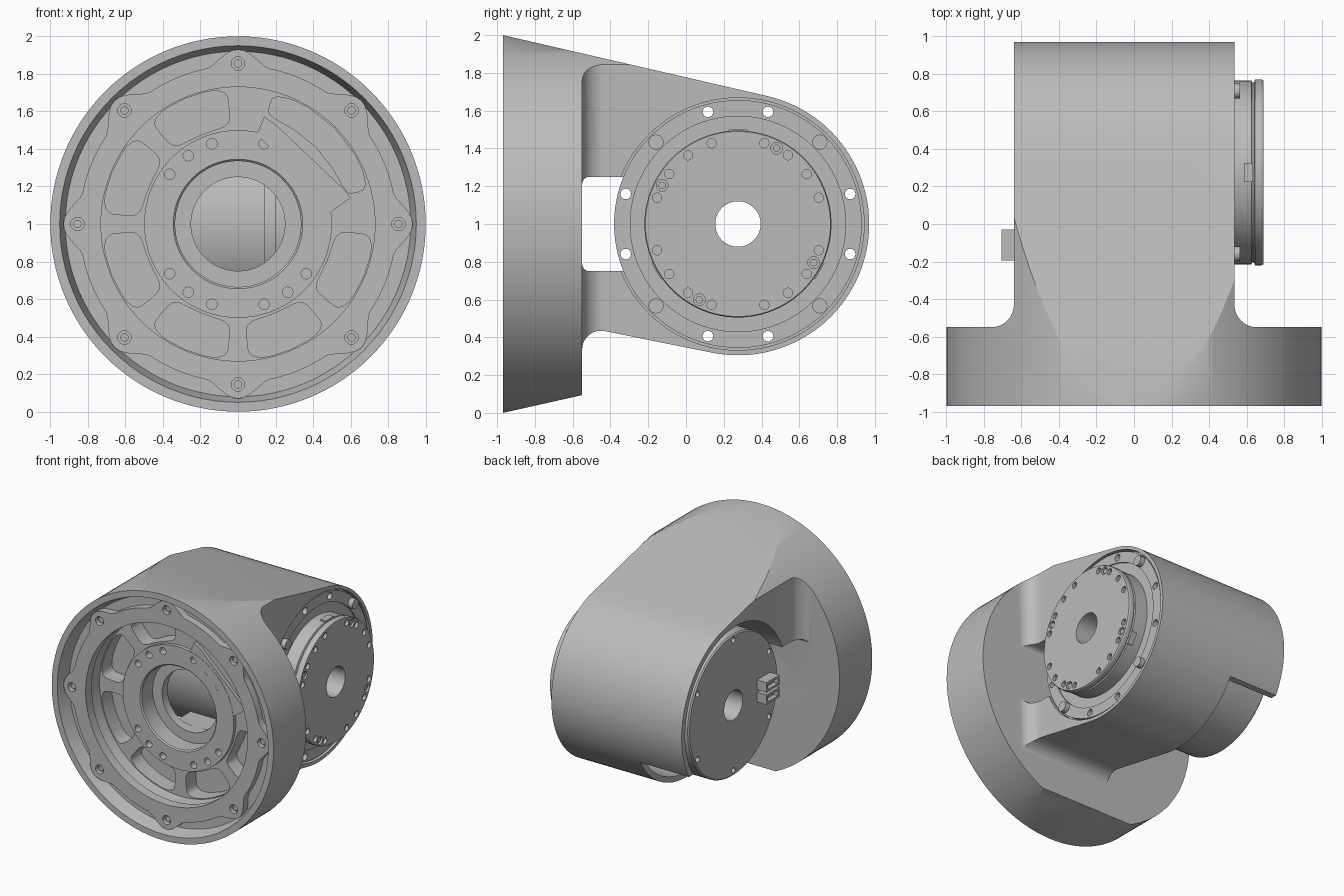
import bpy, bmesh
from math import sin, cos, pi, radians, copysign
from mathutils import Matrix

if "Cube" in bpy.data.objects:
    bpy.data.objects.remove(bpy.data.objects["Cube"])

CY, CZ, R = 0.275, 1.0, 0.695      # joint axis and outer arm radius
FRONT, BACK = -0.97, -0.55         # mounting collar faces

grey = bpy.data.materials.new("machined grey")
grey.use_nodes = True
grey.diffuse_color = (0.5, 0.5, 0.5, 1)
grey.node_tree.nodes["Principled BSDF"].inputs["Base Color"].default_value = (0.5, 0.5, 0.5, 1)
parts = []


def finish(name, bm):
    bmesh.ops.remove_doubles(bm, verts=bm.verts, dist=1e-5)
    bmesh.ops.recalc_face_normals(bm, faces=bm.faces)
    me = bpy.data.meshes.new(name)
    bm.to_mesh(me)
    bm.free()
    me.materials.append(grey)
    ob = bpy.data.objects.new(name, me)
    bpy.context.collection.objects.link(ob)
    parts.append(ob)
    return ob


def add_lathe(bm, profile, axis, u, v, seg):
    """Turn a closed (along, radius) outline about an x or y axis through (u, v)."""
    rings = []
    for i in range(seg):
        t = 2 * pi * i / seg
        ring = []
        for a, r in profile:
            p, q = u + r * cos(t), v + r * sin(t)
            ring.append(bm.verts.new((a, p, q) if axis == "x" else (p, a, q)))
        rings.append(ring)
    n = len(profile)
    for i in range(seg):
        A, B = rings[i], rings[(i + 1) % seg]
        for j in range(n):
            k = (j + 1) % n
            bm.faces.new((A[j], A[k], B[k], B[j]))


def lathe(name, profile, axis, u, v, seg=96):
    bm = bmesh.new()
    add_lathe(bm, profile, axis, u, v, seg)
    return finish(name, bm)


def rods(name, axis, centre, items, a, b, seg=20):
    """Small cylinders at (angle, circle radius, own radius) round a centre."""
    bm = bmesh.new()
    for ang, rad, r in items:
        u = centre[0] + rad * cos(radians(ang))
        v = centre[1] + rad * sin(radians(ang))
        add_lathe(bm, [(a, 0), (a, r), (b, r), (b, 0)], axis, u, v, seg)
    return finish(name, bm)


def along_x(p, q, h):
    return h, p, q


def along_y(p, q, h):
    return p, h, q


def along_z(p, q, h):
    return p, q, h


def prism(name, pts, to3d, a, b):
    bm = bmesh.new()
    lo = [bm.verts.new(to3d(p, q, a)) for p, q in pts]
    hi = [bm.verts.new(to3d(p, q, b)) for p, q in pts]
    bm.faces.new(lo)
    bm.faces.new(hi)
    for i in range(len(pts)):
        j = (i + 1) % len(pts)
        bm.faces.new((lo[i], lo[j], hi[j], hi[i]))
    return finish(name, bm)


def box(name, x, y, z):
    return prism(name, [(x[0], y[0]), (x[1], y[0]), (x[1], y[1]), (x[0], y[1])], along_z, *z)


def arc(cx, cy, r, a0, a1, n=10):
    return [(cx + r * cos(radians(a0 + (a1 - a0) * i / n)),
             cy + r * sin(radians(a0 + (a1 - a0) * i / n))) for i in range(n + 1)]


def pocket(angle, spread, radius, half):
    """Rounded sector outline in the front plane."""
    pts = []
    for i in range(32):
        c, s = cos(2 * pi * i / 32), sin(2 * pi * i / 32)
        r = radius + half * copysign(abs(c) ** 0.45, c)
        t = radians(angle + spread * copysign(abs(s) ** 0.45, s))
        pts.append((r * cos(t), CZ + r * sin(t)))
    return pts


def cut(ob, tool, op="DIFFERENCE"):
    m = ob.modifiers.new("cut", "BOOLEAN")
    m.operation, m.object, m.solver = op, tool, "EXACT"
    bpy.context.view_layer.objects.active = ob
    bpy.ops.object.modifier_apply(modifier=m.name)
    parts.remove(tool)
    bpy.data.objects.remove(tool)


# Housing: round collar blended into a tapered arm
housing = lathe("housing", [(FRONT, 0), (FRONT, 1), (1.1, 1), (1.1, 0)], "y", 0, CZ, 128)
side = ([(-1.1, 2.03), (FRONT, 2.0)] + arc(CY, CZ, R, 77.5, -100, 48)
        + arc(-0.45, 0.335, 0.1, 82, 180) + [(BACK, 0.094), (FRONT, 0), (-1.1, -0.03)])
cut(housing, prism("side_outline", side, along_x, -1.2, 1.2), "INTERSECT")
plan = ([(-1.2, -1.1), (1.2, -1.1), (1.2, BACK)] + arc(0.655, BACK + 0.12, 0.12, 270, 180)
        + [(0.535, 1.2), (-0.64, 1.2)] + arc(-0.76, BACK + 0.12, 0.12, 0, -90) + [(-1.2, BACK)])
cut(housing, prism("plan_outline", plan, along_z, -0.5, 2.5), "INTERSECT")

# Front cavity with a raised centre ring, stepped bore and pockets between ribs
cavity = [(-1.05, 0), (-1.05, 0.95), (FRONT, 0.95), (-0.86, 0.92), (-0.86, 0.745), (-0.74, 0.73),
          (-0.74, 0.5), (-0.77, 0.5), (-0.77, 0.345), (-0.76, 0.335), (-0.62, 0.335), (-0.62, 0.25),
          (-0.45, 0.25), (-0.45, 0)]
cut(housing, lathe("cavity", cavity, "y", 0, CZ))
outlines = [pocket(22.5 + 45 * i, 18, 0.62, 0.105) for i in range(2, 8)]
outlines.append(pocket(45, 30, 0.655, 0.07))
for pts in outlines:
    cut(housing, prism("pocket", pts, along_y, -0.8, -0.61))
ring_angles = [s * a + b for b in (90, 270) for s in (1, -1) for a in (18, 36, 54)]
cut(housing, rods("ring_holes", "y", (0, CZ), [(a, 0.45, 0.028) for a in ring_angles], -0.8, -0.71))

# Stepped joint bore, cable slot and the open lower corner
cut(housing, lathe("bore", [(-1, 0), (-1, 0.65), (0.49, 0.65), (0.49, 0.668), (1, 0.668), (1, 0)],
                   "x", CY, CZ))
slot = (arc(-0.51, 0.79, 0.04, 270, 180, 5) + arc(-0.51, 1.21, 0.04, 180, 90, 5)
        + [(-0.25, 1.25), (-0.25, 0.75)])
cut(housing, prism("slot", slot, along_x, -1.2, 1.2))
corner_cut = [(BACK, -0.2), (1.2, -0.2), (1.2, 0.65), (-0.25, 0.65), (-0.25, 0.8), (BACK, 0.8)]
cut(housing, prism("corner_cut", corner_cut, along_x, -1.2, -0.2))

# Mounting flange swelling into eight bosses
rim = []
for i in range(192):
    t = 2 * pi * i / 192
    r = 0.845 + 0.085 * max(0, cos(8 * t)) ** 1.6
    rim.append((r * cos(t), CZ + r * sin(t)))
flange = prism("mounting_flange", rim, along_y, -0.92, -0.84)
cut(flange, lathe("flange_opening", [(-1, 0), (-1, 0.73), (-0.7, 0.73), (-0.7, 0)], "y", 0, CZ))
bosses = [45 * i for i in range(8)]
cut(flange, rods("boss_holes", "y", (0, CZ), [(a, 0.855, 0.036) for a in bosses], -1, -0.88))
rods("boss_screws", "y", (0, CZ), [(a, 0.855, 0.022) for a in bosses], -0.9, -0.87, 12)

# Slanted brace beside the centre ring
brace = [(0.14, 1.57), (0.2, 1.53), (0.57, 1.18), (0.6, 1.14), (0.49, 1.06), (0.1, 1.48)]
prism("slanted_brace", brace, along_y, -0.768, -0.7)

# Rotary drive: rear disc, flange and output disc turned as one
drive = lathe("rotary_drive", [
    (-0.62, 0.12), (-0.62, 0.565), (-0.61, 0.575), (0, 0.575), (0, 0.57), (0.14, 0.57),
    (0.14, 0.55), (0.2, 0.55), (0.2, 0.575), (0.38, 0.575), (0.38, 0.656), (0.525, 0.656),
    (0.525, 0.57), (0.515, 0.57), (0.515, 0.49), (0.625, 0.49), (0.63, 0.48), (0.64, 0.48),
    (0.645, 0.495), (0.68, 0.495), (0.69, 0.49), (0.69, 0.12)], "x", CY, CZ)
axis = (CY, CZ)
small = [(18 * k + 90 * q, 0.45, 0.025) for q in range(4) for k in (1, 2, 3, 4)]
large = [(63 + 90 * q, 0.45, 0.031) for q in range(4)]
cut(drive, rods("output_holes", "x", axis, small + large, 0.665, 0.75, 16))
rods("output_screws", "x", axis, [(a, r, 0.02) for a, r, _ in large], 0.66, 0.682, 12)
around = [15 + 30 * i for i in range(12)]
corner = [a for a in around if a % 90 == 45]
cut(drive, rods("flange_holes", "x", axis, [(a, 0.615, 0.028) for a in around if a not in corner],
                0.3, 0.6, 16))
rods("flange_screws", "x", axis, [(a, 0.613, 0.04) for a in corner], 0.5, 0.565, 20)
cut(drive, rods("rear_holes", "x", axis, [(30 + 60 * i, 0.53, 0.022) for i in range(6)],
                -0.7, -0.59, 16))

# Clips round the output disc
for a in (90, 210, 330):
    clip = box("output_clip", (0.585, 0.635), (-0.05, 0.05), (0.47, 0.5))
    clip.data.transform(Matrix.Translation((0, CY, CZ)) @ Matrix.Rotation(radians(a - 90), 4, "X"))

# Two cable sockets on the rear disc
for z in (0.91, 1.01):
    sock = box("cable_socket", (-0.705, -0.61), (-0.195, -0.03), (z, z + 0.08))
    cut(sock, box("socket_opening", (-0.8, -0.67), (-0.175, -0.05), (z + 0.018, z + 0.062)))

# Smooth curved walls, keep machined edges sharp
bpy.ops.object.select_all(action="DESELECT")
for ob in parts:
    ob.select_set(True)
bpy.context.view_layer.objects.active = housing
bpy.ops.object.shade_smooth_by_angle(angle=radians(25))
